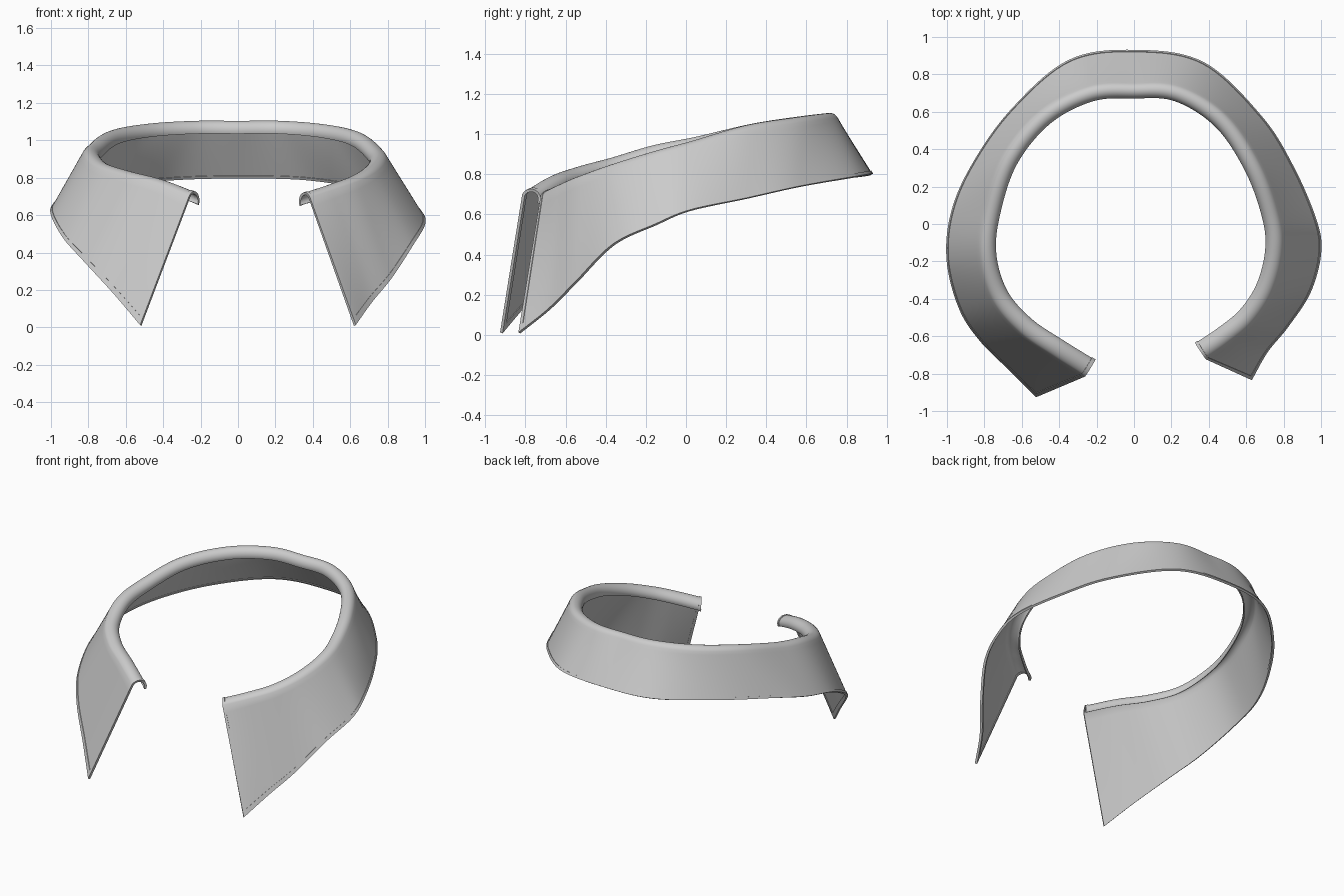
import bpy, math
from mathutils import Vector

if "Cube" in bpy.data.objects:
    bpy.data.objects.remove(bpy.data.objects["Cube"])

# Stations from left front end, around the back, to right front end:
# fold inner rim x, y, crest z, then lower edge x, y, z
ST = [
    (-.21, -.73, .72, -.52, -.92, .01), (-.38, -.625, .785, -.66, -.78, .175),
    (-.55, -.51, .83, -.82, -.62, .35), (-.68, -.36, .875, -.93, -.45, .475),
    (-.74, -.16, .94, -.995, -.2, .60), (-.72, .05, .985, -.975, .05, .66),
    (-.63, .32, 1.05, -.87, .3, .715), (-.45, .54, 1.085, -.66, .6, .76),
    (-.22, .66, 1.10, -.35, .87, .79), (0, .675, 1.10, 0, .925, .80),
    (.22, .66, 1.10, .37, .86, .79), (.44, .52, 1.08, .68, .57, .74),
    (.60, .28, 1.04, .85, .30, .68), (.69, .03, .965, .97, .02, .62),
    (.705, -.14, .915, .995, -.15, .55), (.66, -.32, .855, .94, -.36, .45),
    (.57, -.46, .80, .82, -.545, .265), (.45, -.56, .755, .71, -.68, .13),
    (.33, -.64, .715, .625, -.83, .01),
]
N = len(ST) - 1


def station(u):
    """Catmull-Rom value along the collar, u in 0..1."""
    s = min(max(u, 0), 1) * N
    i = min(int(s), N - 1)
    t = s - i

    def get(k):
        if k < 0:
            return [2 * a - b for a, b in zip(ST[0], ST[1])]
        if k > N:
            return [2 * a - b for a, b in zip(ST[N], ST[N - 1])]
        return ST[k]
    return [.5 * (2 * b + (c - a) * t + (2 * a - 5 * b + 4 * c - d) * t * t
                  + (3 * b - a - 3 * c + d) * t ** 3)
            for a, b, c, d in zip(get(i - 1), get(i), get(i + 1), get(i + 2))]


def surface(u, v):
    """v from 0 to .3 runs over the rolled fold, .3 to 1 down the fall."""
    rx, ry, z, ox, oy, oz = station(u)
    a, b = station(u - .004), station(u + .004)
    n = Vector((a[1] - b[1], b[0] - a[0], 0)).normalized()
    w = .08 + .02 * abs(2 * u - 1)
    ang = math.radians(205 - 175 * min(v / .3, 1))
    p = Vector((rx, ry, z - .045)) + n * (w / 2) * (1 + math.cos(ang))
    p.z += .045 * math.sin(ang)
    if v > .3:
        p = p.lerp(Vector((ox, oy, oz)), (v - .3) / .7)
    return p


def patch(name, us, vs, thickness):
    m = len(vs)
    verts = [surface(u, v) for u in us for v in vs]
    faces = [(i * m + j, i * m + j + 1, (i + 1) * m + j + 1, (i + 1) * m + j)
             for i in range(len(us) - 1) for j in range(m - 1)]
    me = bpy.data.meshes.new(name)
    me.from_pydata(verts, [], faces)
    ob = bpy.data.objects.new(name, me)
    bpy.context.collection.objects.link(ob)
    sol = ob.modifiers.new("thickness", 'SOLIDIFY')
    sol.thickness = thickness
    sol.offset = 0
    bpy.ops.object.select_all(action='DESELECT')
    ob.select_set(True)
    bpy.context.view_layer.objects.active = ob
    bpy.ops.object.modifier_apply(modifier=sol.name)
    bpy.ops.object.shade_smooth_by_angle(angle=math.radians(40))


def span(a, b, n):
    return [a + (b - a) * i / n for i in range(n + 1)]


rows = span(0, .3, 14) + span(.3, 1, 14)[1:]
# Folded collar cloth
patch("collar", span(0, 1, 180), rows, .008)
# Raised hem along the lower edge and both front edges
patch("lower_hem", span(0, 1, 180), span(.965, 1, 2), .015)
patch("left_front_hem", span(0, .006, 2), rows, .015)
patch("right_front_hem", span(.994, 1, 2), rows, .015)
